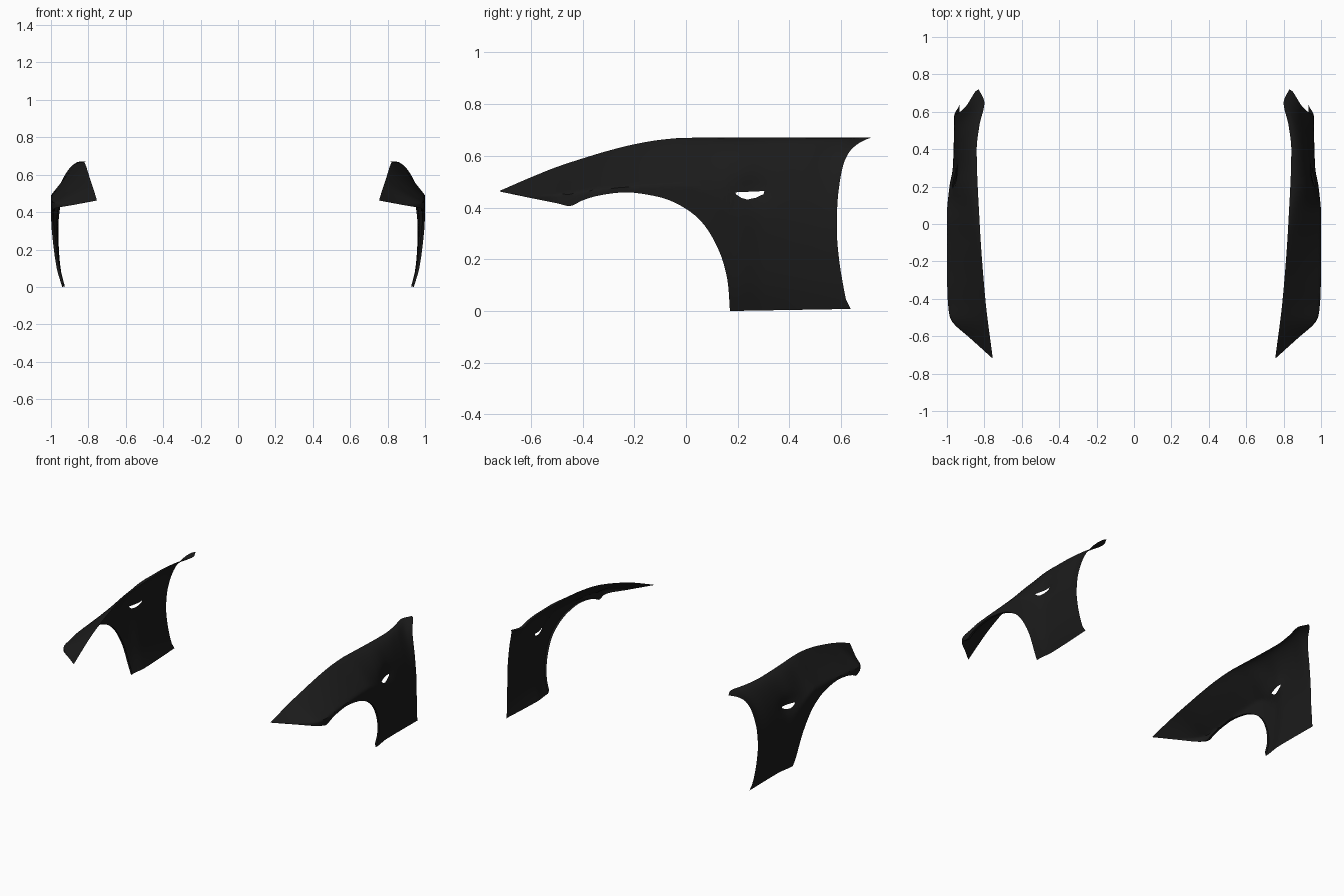
import bpy, bmesh, math
from mathutils import Vector

if "Cube" in bpy.data.objects:
    bpy.data.objects.remove(bpy.data.objects["Cube"])


def curve(table, x):
    """Smooth (Hermite) interpolation through (x, value) pairs."""
    if x <= table[0][0]:
        return table[0][1]
    if x >= table[-1][0]:
        return table[-1][1]
    n = len(table)
    i = max(k for k in range(n - 1) if table[k][0] <= x)

    def slope(k):
        if k == 0 or k == n - 1:
            a, b = (0, 1) if k == 0 else (n - 2, n - 1)
            return (table[b][1] - table[a][1]) / (table[b][0] - table[a][0])
        d0 = (table[k][1] - table[k-1][1]) / (table[k][0] - table[k-1][0])
        d1 = (table[k+1][1] - table[k][1]) / (table[k+1][0] - table[k][0])
        return 0 if d0 * d1 <= 0 else 2 * d0 * d1 / (d0 + d1)

    (x0, y0), (x1, y1) = table[i], table[i + 1]
    h = x1 - x0
    t = (x - x0) / h
    return (y0 * (1 + 2*t) * (1-t)**2 + slope(i) * h * t * (1-t)**2
            + y1 * t*t * (3 - 2*t) + slope(i+1) * h * t*t * (t-1))


# Lower edge (y, z): nose, then wheel arch
LOWER = [(-.72, .462), (-.6, .437), (-.5, .417), (-.45, .406), (-.4, .428), (-.33, .448),
         (-.23, .459), (-.1, .44), (0, .395), (.06, .345), (.11, .27), (.145, .185),
         (.163, .1), (.17, 0)]
# Upper edge height and x against y
TOP_Z = [(-.72, .465), (-.6, .517), (-.5, .557), (-.4, .59), (-.3, .62), (-.2, .645),
         (-.1, .662), (0, .67), (.3, .671), (.72, .672)]
TOP_X = [(-.72, .755), (-.4, .795), (0, .825), (.4, .841), (.53, .826), (.65, .80), (.72, .83)]
# Widest x, shoulder height and roundness of the shoulder against y
WIDE = [(-.72, .755), (-.6, .888), (-.53, .967), (-.5, .984), (-.45, .992), (-.36, .998),
        (-.2, 1.0), (.05, 1.0), (.2, .988), (.3, .971), (.45, .966), (.65, .963)]
SHOULDER = [(-.72, .463), (-.6, .445), (-.45, .455), (-.3, .475), (0, .49), (.15, .43),
            (.3, .31), (.6, .25)]
ROUND = [(-.72, 0), (-.1, .08), (.05, .3), (.3, 1), (.7, 1)]
# Rear edge y against z, and tuck-in of the flank against z
REAR = [(0, .64), (.015, .635), (.04, .62), (.1, .608), (.2, .592), (.3, .584), (.4, .585), (.5, .595),
        (.57, .61), (.62, .635), (.65, .67), (.665, .70), (.672, .72)]
TUCK = [(0, .052), (.03, .042), (.1, .023), (.2, .01), (.33, .002), (.42, 0)]
# Side vent outline (y, z)
VENT = [(.19, .459), (.195, .450), (.215, .437), (.237, .431), (.27, .438), (.300, .452), (.303, .464)]
ROWS = 28


def skin_x(y, z, top_x, top_z):
    wide, zs = curve(WIDE, y), curve(SHOULDER, y)
    # the flank tucks in less toward the rear
    x = wide - curve(TUCK, z) * (1 - .4 * min(1, max(0, (y - .17) / .45)))
    if z > zs:
        s = min(1, (z - zs) / max(top_z - zs, 1e-4))
        k = curve(ROUND, y)
        f = (1 - k) * s + k * (1 - math.sqrt(max(0, 1 - s * s)))
        x -= (x - top_x) * f
    # shallow hollow around the vent
    return x - .016 * math.exp(-((y - .25) / .08) ** 2 - ((z - .465) / .05) ** 2)


def columns():
    """Bottom point, top y and rear fraction for each column."""
    out = []
    for i in range(len(LOWER) - 1):
        for j in range(4):
            t = i + j / 4
            y = curve([(k, p[0]) for k, p in enumerate(LOWER)], t)
            z = curve([(k, p[1]) for k, p in enumerate(LOWER)], t)
            out.append((y, z, y, None))
    for j in range(41):
        f = j / 40
        out.append((0, .008 * f, .17 + .55 * f, f))
    return out


def cut_vent(bm):
    def near(f):
        c = f.calc_center_median()
        return .14 < c.y < .36 and .39 < c.z < .51
    n = len(VENT)
    for i in range(n):
        a, b = VENT[i], VENT[(i + 1) % n]
        faces = [f for f in bm.faces if near(f)]
        geom = faces + list({e for f in faces for e in f.edges}) + list({v for f in faces for v in f.verts})
        bmesh.ops.bisect_plane(bm, geom=geom, dist=1e-6, plane_co=Vector((0, a[0], a[1])),
                               plane_no=Vector((0, b[1] - a[1], a[0] - b[0])))

    def inside(c):
        return all((b[0] - a[0]) * (c.z - a[1]) - (b[1] - a[1]) * (c.y - a[0]) > 0
                   for a, b in zip(VENT, VENT[1:] + VENT[:1]))
    hole = [f for f in bm.faces if inside(f.calc_center_median())]
    bmesh.ops.delete(bm, geom=hole, context='FACES')


def fender(name, side, paint):
    bm = bmesh.new()
    grid = []
    for yb, zb, yt, f in columns():
        top_z, top_x = curve(TOP_Z, yt), curve(TOP_X, yt)
        col = []
        for r in range(ROWS + 1):
            v = 1 - (1 - r / ROWS) ** 1.6
            z = zb + (top_z - zb) * v
            y = yb if f is None else .17 + (curve(REAR, z) - .17) * f
            col.append(Vector((skin_x(y, z, top_x, top_z), y, z)))
        # folded lip along the wheel arch only
        lip = .015 * min(1, max(0, (col[0].y + .52) / .08)) if f is None else 0
        col.insert(0, col[0] - Vector((lip, 0, 0)))
        grid.append([bm.verts.new((p.x * side, p.y, p.z)) for p in col])
    for a, b in zip(grid, grid[1:]):
        for r in range(ROWS + 1):
            quad = (a[r], b[r], b[r + 1], a[r + 1])
            bm.faces.new(quad if side > 0 else quad[::-1])
    bmesh.ops.remove_doubles(bm, verts=bm.verts[:], dist=1e-5)
    cut_vent(bm)
    mesh = bpy.data.meshes.new(name)
    bm.to_mesh(mesh)
    bm.free()
    mesh.materials.append(paint)
    obj = bpy.data.objects.new(name, mesh)
    bpy.context.collection.objects.link(obj)
    bpy.ops.object.select_all(action='DESELECT')
    obj.select_set(True)
    bpy.context.view_layer.objects.active = obj
    bpy.ops.object.shade_smooth_by_angle(angle=math.radians(40))


black = bpy.data.materials.new("black_paint")
black.diffuse_color = (.011, .011, .011, 1)
black.use_nodes = True
black.node_tree.nodes["Principled BSDF"].inputs["Base Color"].default_value = black.diffuse_color
fender("right_fender", 1, black)
fender("left_fender", -1, black)
